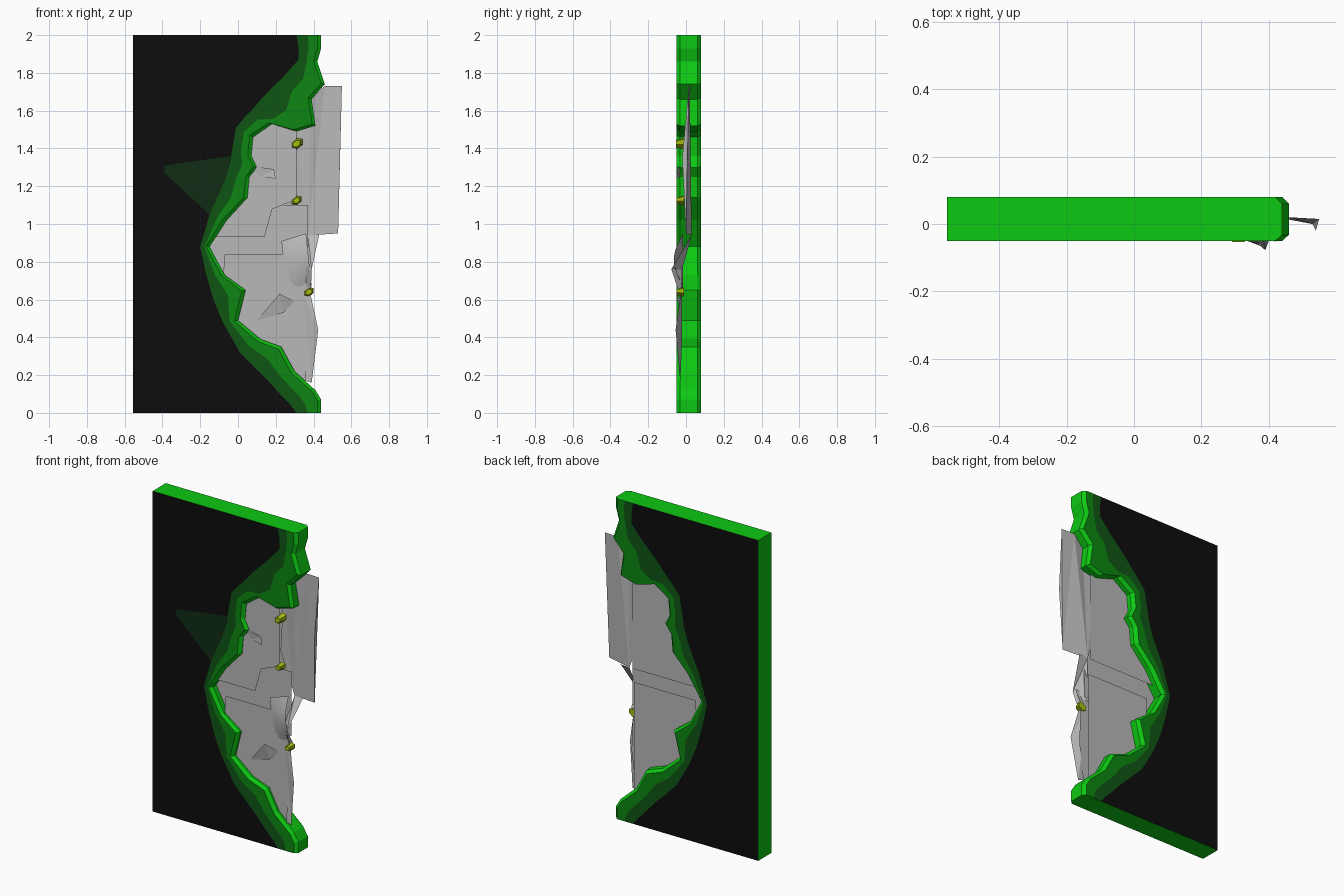
import bpy
import bmesh
import math
from mathutils import Vector

cube = bpy.data.objects.get("Cube")
if cube:
    bpy.data.objects.remove(cube, do_unlink=True)


def material(name, colour):
    mat = bpy.data.materials.new(name)
    mat.use_nodes = True
    rgba = (*colour, 1)
    mat.diffuse_color = rgba
    mat.node_tree.nodes["Principled BSDF"].inputs["Base Color"].default_value = rgba
    return mat


black = material("black panel", (.004, .004, .004))
bright = material("bright green", (.004, .58, .006))
mid = material("mid green", (.004, .24, .006))
dark = material("dark green", (.005, .09, .007))
stain = material("faded green", (.005, .025, .007))
grey = material("grey sheet", (.48, .48, .48))
lime = material("yellow green", (.38, .5, .004))


def finish(name, bm, mats, angle=None):
    """Turn a bmesh into a named object with its materials."""
    mesh = bpy.data.meshes.new(name)
    bm.to_mesh(mesh)
    bm.free()
    for mat in mats:
        mesh.materials.append(mat)
    obj = bpy.data.objects.new(name, mesh)
    bpy.context.collection.objects.link(obj)
    if angle:
        bpy.ops.object.select_all(action='DESELECT')
        bpy.context.view_layer.objects.active = obj
        obj.select_set(True)
        bpy.ops.object.shade_smooth_by_angle(angle=math.radians(angle))
    return obj


# Torn wall: each station pairs a rim start with a broken edge, from top to bottom
LEFT, FRONT, BACK = -.555, -.05, .08
STATIONS = [
    (.31, 2, .44, 2), (.32, 1.94, .44, 1.93), (.32, 1.87, .42, 1.86),
    (.25, 1.79, .46, 1.74), (.2, 1.74, .39, 1.66), (.13, 1.67, .41, 1.52),
    (.08, 1.61, .31, 1.49), (.04, 1.57, .18, 1.53), (-.01, 1.51, .08, 1.46),
    (-.03, 1.4, .07, 1.36), (-.04, 1.33, .1, 1.3), (-.07, 1.23, .06, 1.25),
    (-.11, 1.14, .05, 1.14), (-.15, 1.05, -.06, 1.02), (-.2, .88, -.15, .88),
    (-.17, .74, -.07, .73), (-.13, .6, .04, .65), (-.08, .48, 0, .49),
    (.01, .32, .12, .39), (.09, .24, .23, .35), (.16, .17, .3, .22),
    (.24, .08, .41, .12), (.28, .04, .44, .07), (.31, 0, .44, 0)]


def section(ox, oz, ix, iz):
    """Closed cross-section from the front panel, round the torn edge, to the back."""
    outer, inner = Vector((ox, oz)), Vector((ix, iz))
    ring = outer.lerp(inner, .45)
    lip = inner + (outer - inner).normalized() * .02
    end = Vector((LEFT, oz))
    rows = [(end, FRONT), (outer, FRONT), (ring, FRONT), (lip, FRONT),
            (inner, FRONT + .018), (inner, BACK - .02),
            (lip, BACK), (ring, BACK), (outer, BACK), (end, BACK)]
    return [(p.x, y, p.y) for p, y in rows]


bm = bmesh.new()
loops = [[bm.verts.new(co) for co in section(*s)] for s in STATIONS]
STRIP_COLOURS = [0, 3, 2, 1, 1, 1, 2, 3, 0, 1]
for upper, lower in zip(loops, loops[1:]):
    for i, colour in enumerate(STRIP_COLOURS):
        j = (i + 1) % len(upper)
        face = bm.faces.new((upper[i], upper[j], lower[j], lower[i]))
        face.material_index = colour
for cap in (loops[0], loops[-1]):
    bm.faces.new(cap).material_index = 1
bmesh.ops.recalc_face_normals(bm, faces=bm.faces)
finish("torn_wall", bm, [black, bright, mid, dark])


def sheet(name, points, mat=grey):
    """One thin ragged sheet from an outline of x, y, z points."""
    bm = bmesh.new()
    face = bm.faces.new([bm.verts.new(p) for p in points])
    bmesh.ops.triangulate(bm, faces=[face])
    return finish(name, bm, [mat])


def flat_sheet(name, y, outline, mat=grey):
    return sheet(name, [(x, y, z) for x, z in outline], mat)


def rect(x0, x1, z0, z1):
    return [(x0, z0), (x1, z0), (x1, z1), (x0, z1)]


# Pointed stain spreading over the front panel
flat_sheet("front_stain", FRONT - .003,
           [(-.035, 1.36), (-.39, 1.31), (-.39, 1.27), (-.15, 1.05), (-.07, 1.23)], stain)

# Layered sheets filling the hole
flat_sheet("upper_back_sheet", .03, rect(-.12, .35, .94, 1.55))
flat_sheet("lower_back_sheet", .015, rect(-.08, .35, .17, .85))
flat_sheet("middle_sheet", 0, rect(-.15, .37, .7, 1.1))
flat_sheet("upper_front_sheet", -.03,
           [(.31, 1.55), (.31, 1.13), (.16, 1.07), (.14, .93), (-.16, .93),
            (0, 1.15), (0, 1.55)])
flat_sheet("lower_front_sheet", -.02,
           [(-.07, .84), (.24, .84), (.38, .62), (.39, .4), (.36, .17),
            (.2, .2), (-.1, .45), (-.07, .6)])
sheet("upper_right_sheet",
      [(.46, .02, 1.73), (.55, .015, 1.73), (.54, -.02, 1.35), (.53, 0, .95),
       (.37, .03, .94), (.28, .02, 1.2), (.3, .02, 1.55), (.39, .01, 1.66)])

# Folded lower edge, sharing one spine down its middle
SPINE = [(.37, .03, .94), (.33, -.02, .76), (.35, -.02, .62), (.36, -.02, .42), (.355, -.03, .17)]
EDGE = [(.43, .03, .945), (.39, -.078, .76), (.385, -.03, .62), (.425, -.055, .44), (.39, -.03, .16)]
bm = bmesh.new()
pairs = [(bm.verts.new(a), bm.verts.new(b)) for a, b in zip(SPINE, EDGE)]
for (a, b), (c, d) in zip(pairs, pairs[1:]):
    bm.faces.new((a, b, d))
    bm.faces.new((a, d, c))
finish("folded_edge", bm, [grey])

# Curled strip beside the fold
bm = bmesh.new()
STEPS = 8
rows = []
for k in range(STEPS + 1):
    t = k / STEPS
    bulge = math.sin(math.pi * t)
    rows.append([bm.verts.new((.23 + .03 * t + .13 * u,
                               -.015 - .05 * bulge * u,
                               .95 - .28 * t - .04 * (1 - u))) for u in (0, .5, 1)])
for a, b in zip(rows, rows[1:]):
    for i in range(2):
        bm.faces.new((a[i], a[i + 1], b[i + 1], b[i]))
finish("curled_strip", bm, [grey], 40)

# Small peeled flaps
sheet("upper_flap", [(.05, -.03, 1.31), (.19, -.045, 1.29), (.2, -.05, 1.24), (.12, -.032, 1.25)])
sheet("lower_flap", [(.1, -.022, .49), (.22, -.05, .63), (.3, -.022, .59), (.24, -.03, .53)])

# Faceted studs
for n, (x, z, size) in enumerate([(.31, 1.425, .036), (.31, 1.125, .03), (.375, .64, .03)]):
    bm = bmesh.new()
    bmesh.ops.create_cone(bm, cap_ends=True, segments=6, radius1=size, radius2=size * .6,
                          depth=size * 1.3)
    for v in bm.verts:
        v.co = Vector((x + v.co.x, -.03 - v.co.z, z + v.co.y * .85 + v.co.x * .3))
    bmesh.ops.recalc_face_normals(bm, faces=bm.faces)
    finish("stud_" + "abc"[n], bm, [lime])
